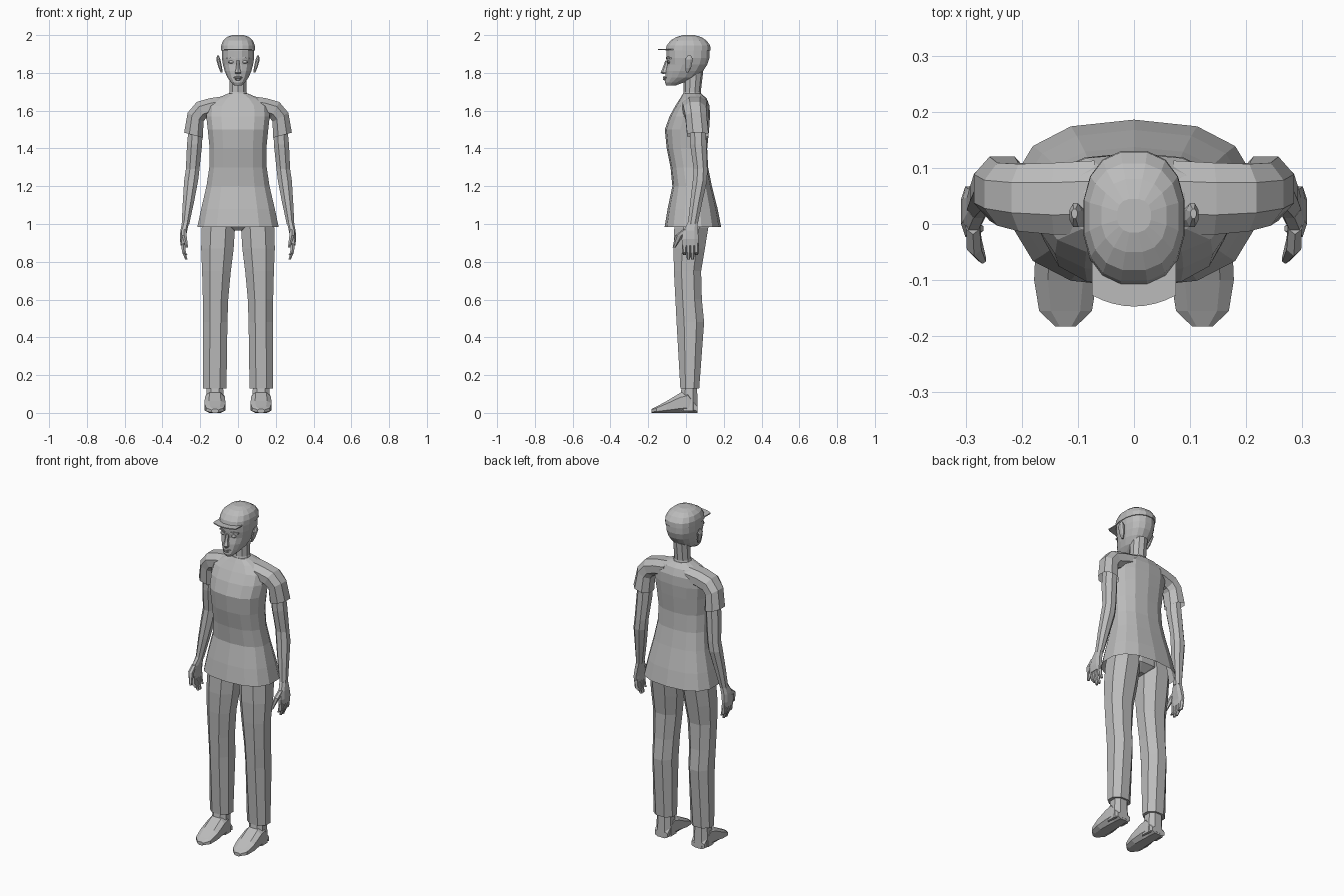
import bpy, bmesh
from math import sin, cos, pi, radians
from mathutils import Vector, Matrix

default_cube = bpy.data.objects.get("Cube")
if default_cube:
    bpy.data.objects.remove(default_cube)

GREY = (.5, .5, .5, 1)
grey = bpy.data.materials.new("plain_grey")
grey.use_nodes = True
grey.diffuse_color = GREY
grey.node_tree.nodes["Principled BSDF"].inputs["Base Color"].default_value = GREY

X, Y, Z = Vector((1, 0, 0)), Vector((0, 1, 0)), Vector((0, 0, 1))


def finish(name, bm):
    bmesh.ops.recalc_face_normals(bm, faces=bm.faces)
    mesh = bpy.data.meshes.new(name)
    bm.to_mesh(mesh)
    bm.free()
    mesh.materials.append(grey)
    bpy.context.collection.objects.link(bpy.data.objects.new(name, mesh))


def squared(value, power):
    return abs(value) ** power * (1 if value >= 0 else -1)


def loft(name, rings, sides=8, squareness=2, start_cap=True, end_cap=True):
    """Skin a row of rings, each given as centre and two half axes."""
    bm = bmesh.new()
    power = 2 / squareness
    reach = squared(cos(pi / sides), power)
    loops = []
    for centre, across, along in rings:
        angles = [2 * pi * (i + .5) / sides for i in range(sides)]
        loops.append([bm.verts.new(Vector(centre)
                                   + across * squared(cos(a), power) / reach
                                   + along * squared(sin(a), power) / reach) for a in angles])
    for lower, upper in zip(loops, loops[1:]):
        for i in range(sides):
            bm.faces.new((lower[i - 1], lower[i], upper[i], upper[i - 1]))
    if start_cap:
        bm.faces.new(loops[0])
    if end_cap:
        bm.faces.new(loops[-1])
    finish(name, bm)


def level(z, front, back, half, x=0):
    """Horizontal ring between a front and a back depth."""
    return (x, (front + back) / 2, z), X * half, Y * (back - front) / 2


def tilted(x, y, z, width, depth, tilt=0):
    """Limb ring on the given side, leaning outwards by the tilt in degrees."""
    lean = Vector((side * cos(radians(tilt)), 0, sin(radians(tilt))))
    return (side * x, y, z), lean * width, Y * depth


def upright(y, height, half, x):
    """Shoe ring standing on the floor."""
    return (x, y, height / 2), X * half, Z * height / 2


# Shirt, open at the hem
loft("shirt", [
    level(z=.985, front=-.11, back=.183, half=.215),
    level(z=1.08, front=-.095, back=.165, half=.195),
    level(z=1.2, front=-.07, back=.135, half=.167),
    level(z=1.3, front=-.08, back=.115, half=.152),
    level(z=1.4, front=-.1, back=.11, half=.15),
    level(z=1.5, front=-.11, back=.12, half=.16),
    level(z=1.57, front=-.085, back=.125, half=.168),
    level(z=1.625, front=-.055, back=.123, half=.163),
    level(z=1.665, front=-.03, back=.108, half=.112),
    level(z=1.69, front=-.015, back=.08, half=.055),
], sides=14, squareness=2.5, start_cap=False)

loft("pelvis", [
    level(z=.965, front=-.02, back=.07, half=.05),
    level(z=1, front=-.055, back=.115, half=.15),
    level(z=1.1, front=-.06, back=.12, half=.165),
], sides=12)

# Neck, face and capped crown
loft("neck", [
    level(z=1.66, front=-.02, back=.085, half=.06),
    level(z=1.7, front=-.01, back=.076, half=.045),
    level(z=1.82, front=-.01, back=.09, half=.045),
], sides=10)

loft("head", [
    level(z=1.733, front=-.104, back=-.055, half=.02),
    level(z=1.75, front=-.112, back=-.01, half=.037),
    level(z=1.775, front=-.109, back=.055, half=.056),
    level(z=1.81, front=-.106, back=.09, half=.071),
    level(z=1.845, front=-.098, back=.113, half=.08),
    level(z=1.88, front=-.102, back=.124, half=.086),
    level(z=1.93, front=-.104, back=.125, half=.086),
], sides=16, squareness=2.3)

loft("cap_crown", [
    level(z=1.918, front=-.109, back=.13, half=.09),
    level(z=1.945, front=-.102, back=.128, half=.089),
    level(z=1.972, front=-.082, back=.108, half=.079),
    level(z=1.99, front=-.05, back=.08, half=.058),
    level(z=2, front=-.015, back=.045, half=.03),
], sides=16, squareness=2.4)

# Cap brim: thin plate with a curved front edge
bm = bmesh.new()
steps = [i / 4 - 1 for i in range(9)]
edge = [(.075 * t, .02 * t * t - .147) for t in steps]
outline = [(-.075, -.06)] + edge + [(.075, -.06)]
brim = bm.faces.new([bm.verts.new((x, y, 1.92)) for x, y in outline])
raised = bmesh.ops.extrude_face_region(bm, geom=[brim])["geom"]
bmesh.ops.translate(bm, vec=Z * .006, verts=[g for g in raised if isinstance(g, bmesh.types.BMVert)])
finish("cap_brim", bm)

# Nose and lips
loft("nose", [
    level(z=1.865, front=-.108, back=-.088, half=.008),
    level(z=1.825, front=-.122, back=-.094, half=.01),
    level(z=1.803, front=-.132, back=-.092, half=.017),
    level(z=1.793, front=-.12, back=-.096, half=.013),
], sides=6)

for name, height, half in (("upper_lip", 1.776, .025), ("lower_lip", 1.767, .02)):
    loft(name, [((t * half, -.103 - bulge, height), Y * (.003 + bulge / 2), Z * (.001 + bulge / 2))
                for t, bulge in ((-1, 0), (-.4, .01), (.4, .01), (1, 0))], sides=6)

for side, prefix in ((1, "left_"), (-1, "right_")):
    # Eye, brow and ear
    bm = bmesh.new()
    placing = Matrix.Translation((side * .036, -.091, 1.858))
    bmesh.ops.create_uvsphere(bm, u_segments=8, v_segments=6, radius=1,
                              matrix=placing @ Matrix.Diagonal((.017, .009, .008, 1)))
    finish(prefix + "eye", bm)

    loft(prefix + "brow", [
        tilted(x=.014, y=-.102, z=1.876, width=.004, depth=.005, tilt=90),
        tilted(x=.038, y=-.097, z=1.883, width=.004, depth=.005, tilt=90),
        tilted(x=.06, y=-.083, z=1.877, width=.004, depth=.005, tilt=90),
    ], sides=4)

    loft(prefix + "ear", [
        level(z=1.802, front=0, back=.012, half=.005, x=side * .086),
        level(z=1.825, front=-.004, back=.026, half=.009, x=side * .093),
        level(z=1.87, front=-.005, back=.037, half=.011, x=side * .104),
        level(z=1.892, front=.01, back=.027, half=.005, x=side * .106),
    ])

    # Sleeve sweeping over the shoulder, open at the cuff
    loft(prefix + "sleeve", [
        tilted(x=.07, y=.047, z=1.632, width=.045, depth=.066, tilt=90),
        tilted(x=.14, y=.045, z=1.619, width=.048, depth=.064, tilt=82),
        tilted(x=.195, y=.047, z=1.602, width=.05, depth=.06, tilt=62),
        tilted(x=.225, y=.053, z=1.565, width=.048, depth=.056, tilt=30),
        tilted(x=.235, y=.063, z=1.47, width=.052, depth=.057, tilt=15),
    ], squareness=2.2, end_cap=False)

    loft(prefix + "arm", [
        tilted(x=.222, y=.062, z=1.54, width=.036, depth=.042, tilt=10),
        tilted(x=.23, y=.065, z=1.42, width=.04, depth=.043),
        tilted(x=.24, y=.077, z=1.29, width=.036, depth=.036),
        tilted(x=.248, y=.074, z=1.23, width=.037, depth=.038),
        tilted(x=.262, y=.055, z=1.12, width=.03, depth=.032),
        tilted(x=.278, y=.036, z=1, width=.02, depth=.026),
    ])

    # Hand with fingers and thumb
    loft(prefix + "palm", [
        tilted(x=.277, y=.036, z=1.01, width=.018, depth=.025),
        tilted(x=.287, y=.025, z=.965, width=.018, depth=.038),
        tilted(x=.293, y=.022, z=.92, width=.015, depth=.045),
        tilted(x=.291, y=.024, z=.885, width=.012, depth=.043),
    ], squareness=2.6)

    for i, finger in enumerate(("index", "middle", "ring", "little")):
        across = .021 * i - .008
        tip = .81 + .012 * abs(i - 1.5) ** 2
        loft(prefix + finger + "_finger", [
            tilted(x=.291, y=across, z=.9, width=.011, depth=.012),
            tilted(x=.286, y=across, z=.85, width=.01, depth=.011),
            tilted(x=.274, y=across, z=tip, width=.006, depth=.007),
        ], sides=6)

    loft(prefix + "thumb", [
        tilted(x=.287, y=0, z=.97, width=.012, depth=.016),
        tilted(x=.285, y=-.035, z=.94, width=.013, depth=.019),
        tilted(x=.27, y=-.063, z=.875, width=.006, depth=.007),
    ], sides=6)

    # Trouser leg
    loft(prefix + "trouser_leg", [
        level(z=1.1, front=-.055, back=.115, half=.075, x=side * .09),
        level(z=.98, front=-.062, back=.118, half=.088, x=side * .104),
        level(z=.87, front=-.066, back=.1, half=.086, x=side * .109),
        level(z=.75, front=-.064, back=.08, half=.076, x=side * .114),
        level(z=.6, front=-.056, back=.084, half=.067, x=side * .119),
        level(z=.48, front=-.05, back=.096, half=.064, x=side * .12),
        level(z=.13, front=-.03, back=.07, half=.062, x=side * .123),
    ], squareness=2.2)

    # Ankle and shoe
    foot = side * .122
    loft(prefix + "ankle", [
        level(z=.16, front=-.02, back=.058, half=.042, x=foot),
        level(z=.01, front=-.04, back=.062, half=.05, x=foot),
    ], squareness=2.5)

    loft(prefix + "shoe", [
        upright(y=.061, height=.04, half=.042, x=foot),
        upright(y=.01, height=.118, half=.05, x=foot),
        upright(y=-.03, height=.106, half=.053, x=foot),
        upright(y=-.1, height=.064, half=.056, x=foot),
        upright(y=-.155, height=.034, half=.047, x=foot),
        upright(y=-.183, height=.02, half=.018, x=foot),
    ], squareness=3)
